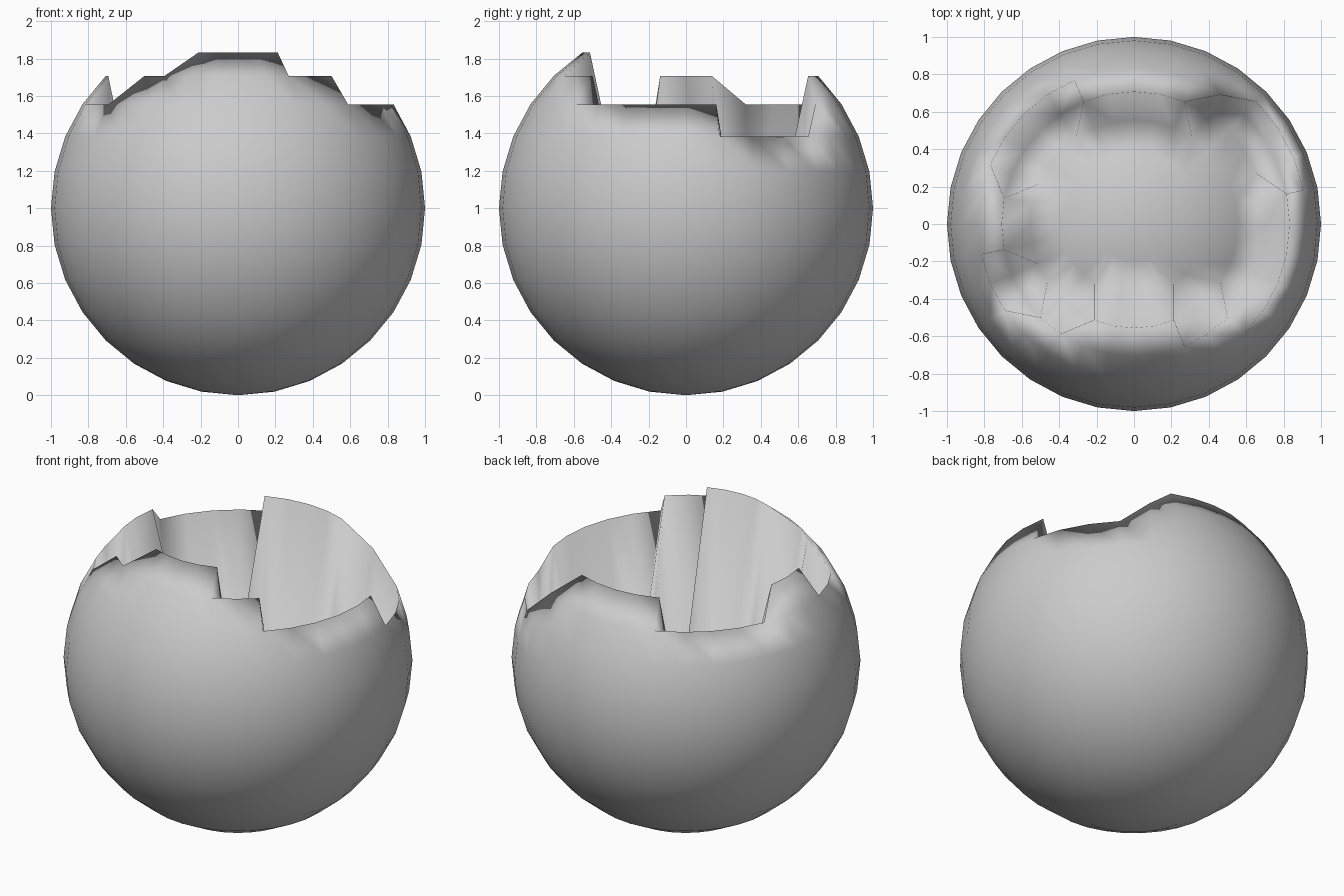
import bpy, bmesh, math

if "Cube" in bpy.data.objects:
    bpy.data.objects.remove(bpy.data.objects["Cube"])

SEG, RINGS = 32, 16
STEP = 2 * math.pi / SEG
DEPTH = 1.0   # how far the broken cap is pushed down inside

# rim latitude ring of each face column, counted from the front towards +x
runs = [(2, 3), (2, 4), (5, 5), (4, 6), (1, 5), (4, 4),
        (5, 5), (2, 4), (3, 5), (2, 4), (2, 3)]
rim = [ring for count, ring in runs for _ in range(count)]

# sphere body whose cap is sunk to leave a jagged, stepped rim
bm = bmesh.new()
bmesh.ops.create_uvsphere(bm, u_segments=SEG, v_segments=RINGS, radius=1.0)
for v in bm.verts:
    x, y, z = v.co
    ring = round(math.acos(max(-1, min(1, z))) / (math.pi / RINGS))
    col = round(math.atan2(x, -y) / STEP) % SEG
    inside = ring == 0 or ring < min(rim[col], rim[col - 1])
    v.co.z += 1.0 - (DEPTH if inside else 0.0)
for f in bm.faces:
    f.smooth = True

mesh = bpy.data.meshes.new("broken_sphere_shell")
bm.to_mesh(mesh)
bm.free()
obj = bpy.data.objects.new("broken_sphere_shell", mesh)
bpy.context.collection.objects.link(obj)
